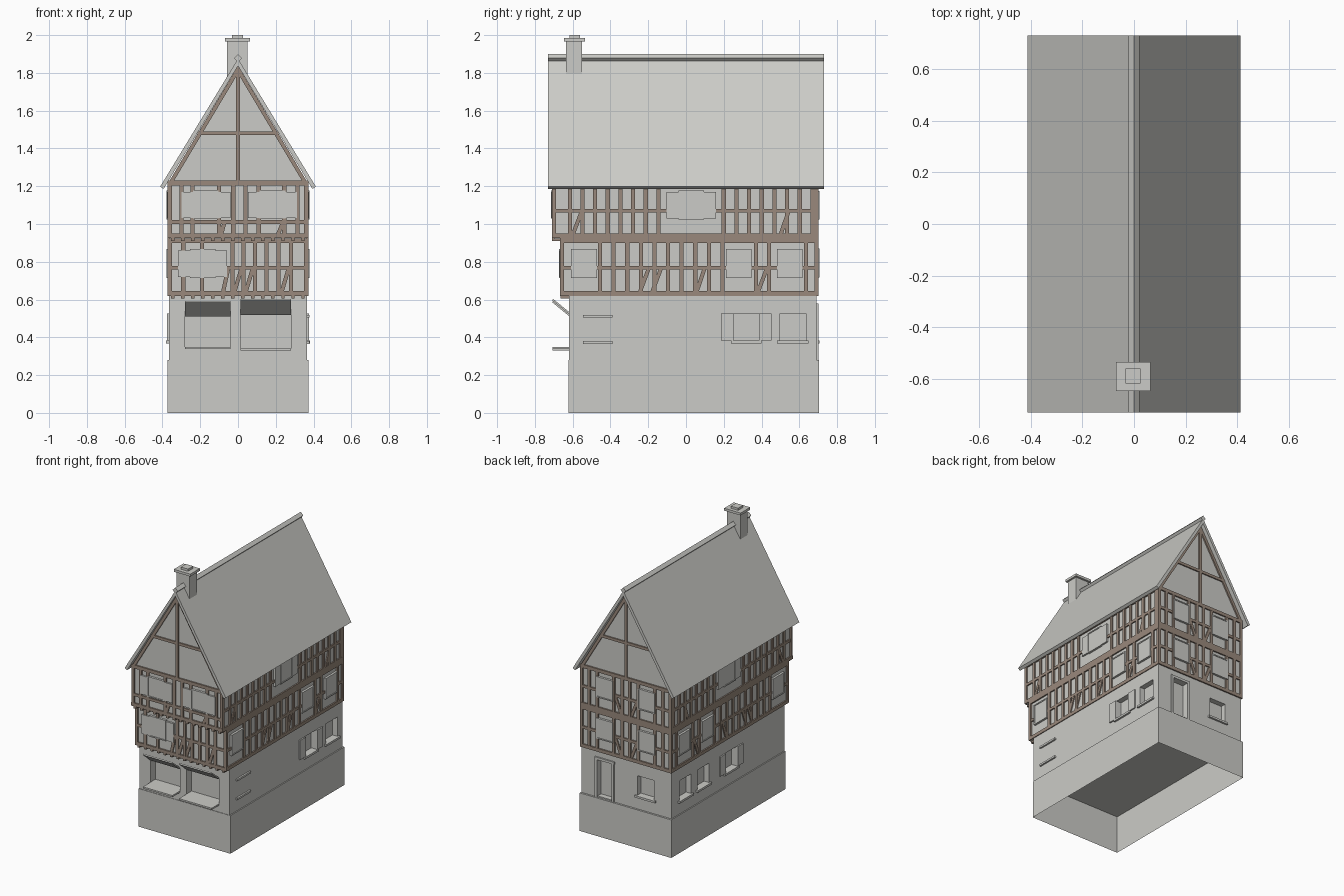
import bpy, bmesh
from mathutils import Vector

cube = bpy.data.objects.get("Cube")
if cube:
    bpy.data.objects.remove(cube)


def material(name, rgb):
    m = bpy.data.materials.new(name)
    m.use_nodes = True
    m.diffuse_color = (*rgb, 1)
    m.node_tree.nodes["Principled BSDF"].inputs["Base Color"].default_value = (*rgb, 1)
    return m


PLASTER = material("plaster_grey", (0.6, 0.6, 0.57))
TIMBER = material("timber_brown", (0.32, 0.25, 0.2))


class Wall:
    """A facing plane: axis it faces along, sign, and distance from the centre."""
    def __init__(self, axis, sign, dist):
        self.axis, self.sign, self.dist = axis, sign, dist

    def point(self, u, z, d):
        w = self.sign * (self.dist + d)
        return Vector((u, w, z) if self.axis == "y" else (w, u, z))


def prism(bm, wall, outline, d0, d1):
    """Extrude an outline drawn on a wall between two depths."""
    rings = [[bm.verts.new(wall.point(u, z, d)) for u, z in outline] for d in (d0, d1)]
    a, b = rings
    faces = [bm.faces.new(a), bm.faces.new(b[::-1])]
    for i in range(len(a)):
        j = (i + 1) % len(a)
        faces.append(bm.faces.new((a[i], b[i], b[j], a[j])))
    bmesh.ops.recalc_face_normals(bm, faces=faces)
    return faces


def panel(bm, wall, u0, u1, z0, z1, d0, d1):
    return prism(bm, wall, [(u0, z0), (u1, z0), (u1, z1), (u0, z1)], d0, d1)


def finish(bm, name, mat):
    mesh = bpy.data.meshes.new(name)
    bm.to_mesh(mesh)
    bm.free()
    mesh.materials.append(mat)
    ob = bpy.data.objects.new(name, mesh)
    bpy.context.scene.collection.objects.link(ob)
    return ob


def block(name, mat, x0, x1, y0, y1, z0, z1, open_bottom=False):
    bm = bmesh.new()
    faces = panel(bm, Wall("y", 1, 0), x0, x1, z0, z1, y0, y1)
    if open_bottom:
        low = [f for f in faces if f.normal.z < -0.9]
        bmesh.ops.delete(bm, geom=low, context="FACES_ONLY")
    return finish(bm, name, mat)


# Wall bodies, stepping forward floor by floor
HX, BACK = 0.362, 0.692
block("plinth", PLASTER, -0.373, 0.373, -0.622, 0.704, 0, 0.28, True)
ground = block("ground_floor", PLASTER, -0.366, 0.366, -0.62, BACK, 0.281, 0.62)
block("first_floor", PLASTER, -HX, HX, -0.657, BACK, 0.62, 0.92)
block("second_floor", PLASTER, -HX, HX, -0.7, BACK, 0.92, 1.23)

SIDES = {s: Wall("x", s, HX) for s in (1, -1)}
FRONT1, FRONT2 = Wall("y", -1, 0.657), Wall("y", -1, 0.7)
REAR = Wall("y", 1, BACK)
SHOP = Wall("y", -1, 0.62)
GROUND = {s: Wall("x", s, 0.366) for s in (1, -1)}
DEPTH = Wall("y", 1, 0)

# Gable, roof and ridge
APEX, UNDER = 1.875, 1.837
bm = bmesh.new()
prism(bm, DEPTH, [(-HX, 1.23), (HX, 1.23), (0, UNDER)], -0.7, BACK)
finish(bm, "gable_wall", PLASTER)
bm = bmesh.new()
for s in (1, -1):
    prism(bm, DEPTH, [(0, APEX), (s * 0.412, 1.198), (s * 0.394, 1.186), (0, UNDER)], -0.73, 0.73)
finish(bm, "roof", PLASTER)
bm = bmesh.new()
prism(bm, DEPTH, [(0, 1.9), (0.021, 1.878), (0, 1.856), (-0.021, 1.878)], -0.73, 0.73)
finish(bm, "ridge_cap", PLASTER)

# Chimney
block("chimney", PLASTER, -0.057, 0.05, -0.635, -0.55, 1.78, 1.968)
block("chimney_cap", PLASTER, -0.07, 0.064, -0.646, -0.535, 1.966, 1.984)
block("chimney_pot", PLASTER, -0.032, 0.026, -0.618, -0.56, 1.984, 2.0)

# Timber framing
T = 0.01
timber = bmesh.new()
fittings = bmesh.new()


def framing(wall, u0, u1, z0, z1, posts, rail, braces, bottom=0.025, top=0.025):
    panel(timber, wall, u0, u1, z0, z0 + bottom, 0, T)
    panel(timber, wall, u0, u1, z1 - top, z1, 0, T)
    panel(timber, wall, u0, u1, rail - 0.01, rail + 0.01, 0, T - 0.001)
    for p in [u0 + 0.011, u1 - 0.011] + posts:
        panel(timber, wall, p - 0.011, p + 0.011, z0, z1, 0, T - 0.0005)
    for a, b in braces:
        w = 0.022 if b > a else -0.022
        prism(timber, wall, [(a, z0 + 0.02), (a + w, z0 + 0.02), (b, rail), (b - w, rail)], 0, T - 0.002)


def window(wall, u, z0, z1, half=0.068, shutters=False):
    """Raised casement with frame, pane and optional side shutters."""
    f, out = 0.008, 0.016
    panel(fittings, wall, u - half + f, u + half - f, z0 + f, z1 - f, 0, 0.0115)
    panel(fittings, wall, u - half, u + half, z0, z0 + f, 0, out)
    panel(fittings, wall, u - half, u + half, z1 - f, z1, 0, out)
    for s in (1, -1):
        panel(fittings, wall, u + s * half, u + s * (half - f), z0, z1, 0, out)
        if shutters:
            panel(fittings, wall, u + s * half, u + s * (half + 0.062), z0 + 0.005, z1 - 0.008, 0, 0.013)


def spaced(start, count, step=0.067):
    return [start + i * step for i in range(count)]


Z1, Z2 = (0.62, 0.925), (0.925, 1.23)
EDGE = HX + T
for wall in SIDES.values():
    framing(wall, -0.667, BACK + T, *Z1, spaced(-0.455, 10, 0.072) + [0.37, 0.44, 0.635], 0.768,
            [(-0.255, -0.185), (-0.19, -0.12), (0.045, 0.11), (0.37, 0.44)])
    framing(wall, -0.71, BACK + T, *Z2, spaced(-0.615, 8) + spaced(0.2, 8), 1.07,
            [(-0.61, -0.54), (0.49, 0.555)])
    for y in (-0.54, 0.28, 0.55):
        window(wall, y, 0.715, 0.868)
    window(wall, 0.028, 1.025, 1.178, shutters=True)

framing(FRONT1, -EDGE, EDGE, *Z1, [-0.29, -0.19, -0.03, 0.03, 0.09, 0.15, 0.215, 0.28], 0.768,
        [(-0.09, -0.04), (-0.03, 0.03), (0.03, 0.09), (0.22, 0.28)])
window(FRONT1, -0.187, 0.715, 0.868, shutters=True)
framing(FRONT2, -EDGE, EDGE, *Z2, [-0.3, -0.24, -0.1, -0.025, 0.04, 0.11, 0.245, 0.315], 1.01,
        [(0.2, 0.25), (-0.1, -0.06)])
for x in (-0.17, 0.183):
    window(FRONT2, x, 1.028, 1.178, shutters=True)

REAR_POSTS = [-0.3, -0.235, -0.1, -0.03, 0.03, 0.1, 0.235, 0.3]
for (z0, z1), rail in ((Z1, 0.768), (Z2, 1.07)):
    framing(REAR, -EDGE, EDGE, z0, z1, REAR_POSTS, rail, [(-0.03, -0.1), (0.03, 0.1)])
    for x in (-0.17, 0.17):
        window(REAR, x, z0 + 0.098, z1 - 0.055)

# Gable timbers: king post, collar and rafters
for wall in (FRONT2, REAR):
    panel(timber, wall, -0.01, 0.01, 1.23, UNDER - 0.02, 0, T)
    panel(timber, wall, -0.215, 0.215, 1.47, 1.49, 0, T - 0.001)
    for s in (1, -1):
        prism(timber, wall, [(0, UNDER), (s * HX, 1.23), (s * (HX - 0.024), 1.23), (0, UNDER - 0.04)], 0, T - 0.0005)

# Joist ends beneath the overhangs
for i in range(14):
    x = -0.345 + i * 0.053
    panel(timber, SHOP, x - 0.009, x + 0.009, 0.606, 0.622, -0.01, 0.045)
    panel(timber, FRONT1, x - 0.009, x + 0.009, 0.909, 0.927, 0, 0.052)
finish(timber, "timber_frame", TIMBER)

# Ground floor openings, cut into the wall
cutter_bm = bmesh.new()


def opening(wall, u0, u1, z0, z1, deep=0.04, sill=True, shutters=False):
    panel(cutter_bm, wall, u0, u1, z0, z1, -deep, 0.05)
    if sill:
        panel(fittings, wall, u0 - 0.015, u1 + 0.015, z0 - 0.015, z0, -0.005, 0.014)
    if shutters:
        for a, b in ((u0 - 0.066, u0), (u1, u1 + 0.066)):
            panel(fittings, wall, a, b, z0, z1, 0, 0.01)


RIGHT, LEFT = GROUND[1], GROUND[-1]
opening(RIGHT, 0.252, 0.386, 0.382, 0.525, shutters=True)
opening(RIGHT, 0.498, 0.634, 0.382, 0.525)
opening(LEFT, -0.065, 0.07, 0.382, 0.525, shutters=True)
opening(LEFT, 0.255, 0.39, 0.382, 0.525)
opening(LEFT, 0.465, 0.6, 0.382, 0.525)
opening(REAR, -0.225, -0.09, 0.382, 0.525)
opening(REAR, 0.115, 0.235, 0.29, 0.56, sill=False)
for z in (0.366, 0.505):
    panel(fittings, RIGHT, -0.545, -0.388, z, z + 0.014, 0, 0.012)

# Door surround
panel(fittings, REAR, 0.095, 0.255, 0.56, 0.578, 0, 0.01)
for a, b in ((0.097, 0.115), (0.235, 0.253)):
    panel(fittings, REAR, a, b, 0.281, 0.56, 0, 0.01)

# Shop fronts: cut opening, raised flap above, counter below
side_on = Wall("x", 1, 0)
for x0, x1, z0, z1 in ((-0.28, -0.04, 0.35, 0.515), (0.014, 0.28, 0.342, 0.525)):
    opening(SHOP, x0, x1, z0, z1, deep=0.06, sill=False)
    panel(fittings, SHOP, x0, x1, z0 - 0.012, z0, -0.02, 0.086)
    prism(fittings, side_on, [(-0.615, z1 - 0.006), (-0.708, z1 + 0.07), (-0.703, z1 + 0.078), (-0.615, z1 + 0.006)], x0, x1)
finish(fittings, "windows_and_shutters", PLASTER)

cutter = finish(cutter_bm, "opening_cutter", PLASTER)
cutter.hide_render = True
mod = ground.modifiers.new("openings", "BOOLEAN")
mod.object, mod.operation, mod.solver = cutter, "DIFFERENCE", "EXACT"
bpy.context.view_layer.objects.active = ground
bpy.ops.object.modifier_apply(modifier=mod.name)
bpy.data.objects.remove(cutter)
